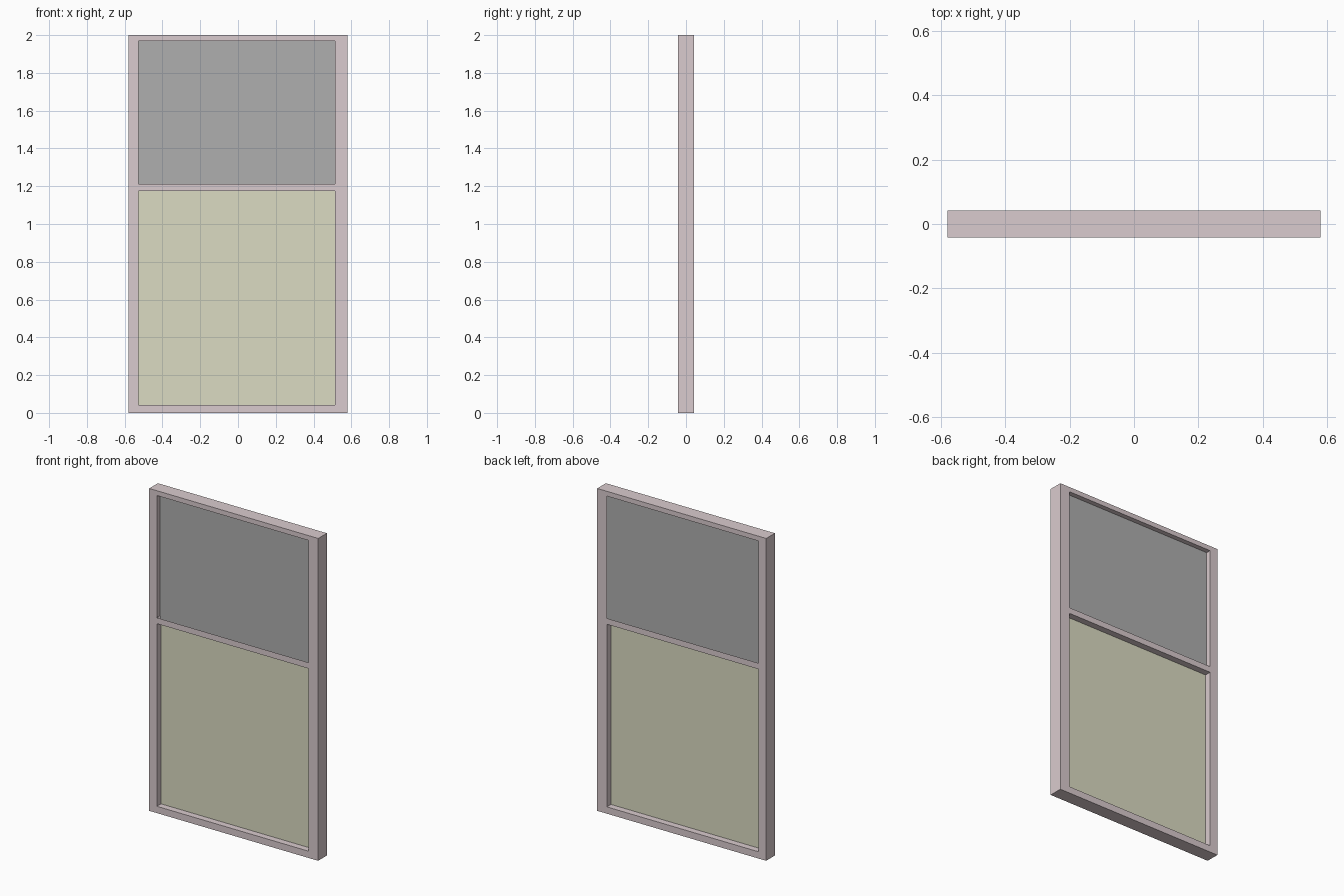
import bpy
import bmesh

if "Cube" in bpy.data.objects:
    bpy.data.objects.remove(bpy.data.objects["Cube"])

D = 0.0425                                  # half depth of the frame
XS = (-0.58, -0.527, 0.513, 0.58)           # outer edges and stile edges
ZS = (0.0, 0.042, 1.175, 1.212, 1.97, 2.0)  # outer edges and rail edges


def material(name, rgb):
    mat = bpy.data.materials.new(name)
    mat.diffuse_color = (*rgb, 1.0)
    mat.use_nodes = True
    mat.node_tree.nodes["Principled BSDF"].inputs["Base Color"].default_value = mat.diffuse_color
    return mat


def add_object(name, bm, mat):
    mesh = bpy.data.meshes.new(name)
    bm.to_mesh(mesh)
    bm.free()
    mesh.materials.append(mat)
    obj = bpy.data.objects.new(name, mesh)
    bpy.context.collection.objects.link(obj)
    return obj


def panel(name, x0, x1, z0, z1, thick, mat):
    bm = bmesh.new()
    bmesh.ops.create_cube(bm, size=1)
    for v in bm.verts:
        v.co.x = x1 if v.co.x > 0 else x0
        v.co.y *= thick
        v.co.z = z1 if v.co.z > 0 else z0
    return add_object(name, bm, mat)


# Frame: a grid of stiles and rails with two openings, extruded through its depth
bm = bmesh.new()
grid = [[bm.verts.new((x, -D, z)) for x in XS] for z in ZS]
for j in range(5):
    for i in range(3):
        if i == 1 and j in (1, 3):
            continue
        bm.faces.new((grid[j][i], grid[j][i + 1], grid[j + 1][i + 1], grid[j + 1][i]))
ext = bmesh.ops.extrude_face_region(bm, geom=bm.faces[:], use_keep_orig=True)
for v in ext["geom"]:
    if isinstance(v, bmesh.types.BMVert):
        v.co.y = D
bmesh.ops.recalc_face_normals(bm, faces=bm.faces[:])

# Upper opening: sill and right jamb are open slots that receive the upper panel
slots = []
for f in bm.faces:
    c = f.calc_center_median()
    if abs(c.y) < 1e-4 and ZS[3] - 1e-4 < c.z < ZS[4] - 1e-4:
        if abs(c.z - ZS[3]) < 1e-4 or abs(c.x - XS[2]) < 1e-4:
            slots.append(f)
bmesh.ops.delete(bm, geom=slots, context='FACES_ONLY')
add_object("window_frame", bm, material("frame_paint", (0.70, 0.60, 0.62)))

# Panes set into the two openings
panel("upper_panel", XS[1], XS[2] + 0.035, ZS[3] - 0.03, ZS[4], 0.025,
      material("panel_grey", (0.43, 0.43, 0.43)))
panel("lower_pane", XS[1], XS[2], ZS[1], ZS[2], 0.004,
      material("pane_tint", (0.71, 0.71, 0.54)))
